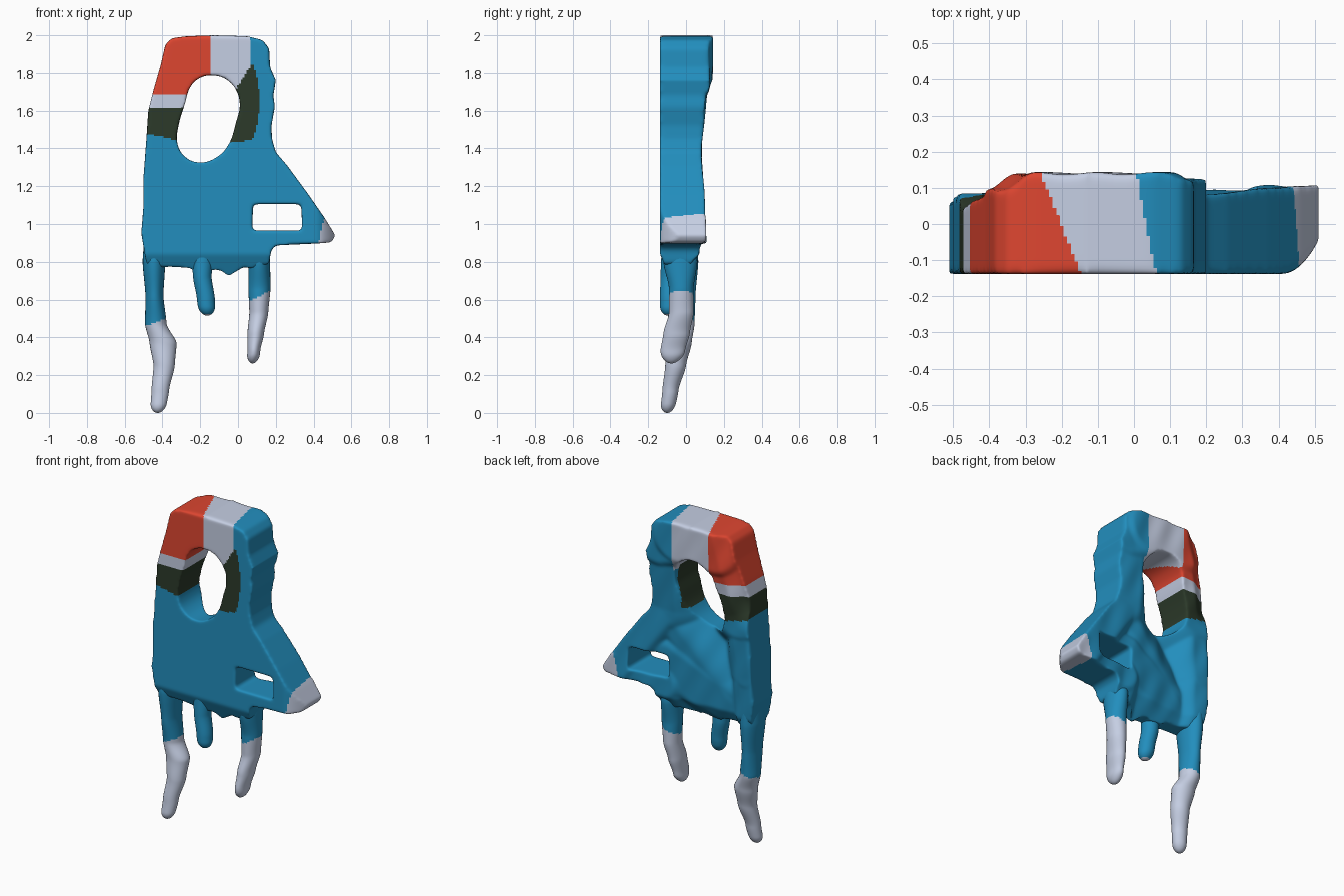
import bpy, bmesh, math
from mathutils import Vector

if "Cube" in bpy.data.objects:
    bpy.data.objects.remove(bpy.data.objects["Cube"])


def material(name, rgb):
    m = bpy.data.materials.new(name)
    m.diffuse_color = (*rgb, 1)
    m.use_nodes = True
    m.node_tree.nodes["Principled BSDF"].inputs["Base Color"].default_value = m.diffuse_color
    return m


MATS = [material("blue", (0.016, 0.27, 0.51)),
        material("pale_grey", (0.56, 0.62, 0.77)),
        material("red", (0.73, 0.061, 0.03)),
        material("dark_green", (0.025, 0.042, 0.023))]
BLUE, PALE, RED, GREEN = range(4)


def smoothstep(a, b, v):
    t = min(1, max(0, (v - a) / (b - a)))
    return t * t * (3 - 2 * t)


def finish(bm, name, rule):
    """Colour faces by a rule on their centre, then make the object."""
    me = bpy.data.meshes.new(name)
    for m in MATS:
        me.materials.append(m)
    for f in bm.faces:
        f.smooth = True
        f.material_index = rule(*f.calc_center_median())
    bm.to_mesh(me)
    bm.free()
    ob = bpy.data.objects.new(name, me)
    bpy.context.collection.objects.link(ob)
    return ob


# Body: front outline with an oval hole and a rectangular hole
outline = [(-.385, 1.95), (-.35, 1.985), (-.27, 1.995), (-.13, 2.0), (.05, 1.995), (.13, 1.975),
           (.165, 1.93), (.17, 1.83), (.2, 1.76), (.187, 1.68), (.195, 1.62), (.177, 1.52),
           (.18, 1.45), (.2, 1.38), (.26, 1.31), (.37, 1.16), (.46, 1.03), (.515, .94),
           (.495, .903), (.42, .897), (.2, .887), (.175, .86), (.165, .79), (.06, .765),
           (.035, .775), (0, .755), (-.05, .725), (-.09, .755), (-.13, .76), (-.15, .75),
           (-.23, .75), (-.25, .768), (-.37, .775), (-.395, .77), (-.485, .79), (-.497, .86),
           (-.512, .95), (-.5, 1.1), (-.5, 1.25), (-.485, 1.45), (-.475, 1.6), (-.45, 1.7),
           (-.41, 1.84)]
oval = [(-.25, 1.73), (-.2, 1.775), (-.13, 1.787), (-.06, 1.765), (-.01, 1.71), (.01, 1.63),
        (-.01, 1.54), (-.05, 1.42), (-.11, 1.355), (-.2, 1.325), (-.28, 1.355), (-.322, 1.43),
        (-.315, 1.52), (-.28, 1.64)]
window = [(.075, .965), (.34, .965), (.335, 1.105), (.08, 1.105)]

curve = bpy.data.curves.new("body_profile", 'CURVE')
curve.dimensions, curve.fill_mode, curve.extrude = '2D', 'BOTH', 0.14
for pts in (outline, window):
    s = curve.splines.new('POLY')
    s.points.add(len(pts) - 1)
    s.use_cyclic_u = True
    for p, (x, z) in zip(s.points, pts):
        p.co = (x, z, 0, 1)
s = curve.splines.new('BEZIER')
s.bezier_points.add(len(oval) - 1)
s.use_cyclic_u = True
s.resolution_u = 5
for p, (x, z) in zip(s.bezier_points, oval):
    p.co = (x, z, 0)
    p.handle_left_type = p.handle_right_type = 'AUTO'
profile = bpy.data.objects.new("body_profile", curve)
bpy.context.collection.objects.link(profile)
bpy.context.view_layer.update()
slab = bpy.data.meshes.new_from_object(profile.evaluated_get(bpy.context.evaluated_depsgraph_get()))
bpy.data.objects.remove(profile)

bm = bmesh.new()
bm.from_mesh(slab)
bmesh.ops.remove_doubles(bm, verts=bm.verts, dist=1e-4)
for v in bm.verts:
    v.co = Vector((v.co.x, -v.co.z, v.co.y))
bmesh.ops.recalc_face_normals(bm, faces=bm.faces)
bm.to_mesh(slab)
bm.free()
tmp = bpy.data.objects.new("slab", slab)
bpy.context.collection.objects.link(tmp)
mod = tmp.modifiers.new("remesh", 'REMESH')
mod.mode, mod.voxel_size = 'VOXEL', 0.01
dense = bpy.data.meshes.new_from_object(tmp.evaluated_get(bpy.context.evaluated_depsgraph_get()))
bpy.data.objects.remove(tmp)

# Ridges on the back: x, z, height to x, z, height, flat half width, falloff
BASE = -.045
ridges = [((-.45, .72, .05), (-.45, 1.1, .07), .04, .15),
          ((-.45, 1.1, .07), (-.41, 1.5, .085), .04, .17),
          ((-.41, 1.5, .085), (-.28, 1.9, .14), .13, .2),
          ((-.28, 1.9, .14), (-.02, 1.9, .14), .13, .2),
          ((-.02, 1.9, .14), (.13, 1.85, .125), .13, .2),
          ((.13, 1.85, .125), (.13, 1.4, .08), .1, .2),
          ((.13, 1.4, .08), (.44, .97, .105), .09, .16),
          ((.44, .95, .105), (.13, .92, .07), .08, .16),
          ((.12, .95, .07), (.11, .72, .05), .06, .14),
          ((.13, 1.35, .075), (-.32, .85, .02), .03, .24),
          ((.1, 1.05, .07), (-.3, .85, .02), .1, .2)]


def back(x, z):
    best = BASE
    for a, b, flat, fall in ridges:
        dx, dz = b[0] - a[0], b[1] - a[1]
        t = min(1, max(0, ((x - a[0]) * dx + (z - a[1]) * dz) / (dx * dx + dz * dz)))
        d = math.hypot(x - a[0] - t * dx, z - a[1] - t * dz)
        h = a[2] + t * (b[2] - a[2])
        best = max(best, BASE + (h - BASE) * (1 - smoothstep(flat, flat + fall, d)))
    # rounded outer edge of the left loop, and thinner bottom hem
    left = -.485 + .25 * max(0, z - 1.5)
    best -= .045 * (1 - smoothstep(0, .09, x - left)) * smoothstep(1.4, 1.6, z)
    best -= .5 * max(0, .84 - z)
    return best + .004 * math.sin(38 * x + 14 * z) * math.sin(9 * z)


def front(x, z):
    return -.138 + 9 * max(0, x - .41) ** 2 + .45 * max(0, .84 - z)


def body_colour(x, y, z):
    if x > .425 + .25 * (z - .9) - .1 * (y + .13):
        return PALE
    if x < -.2 and z < 1.685:
        if z > 1.615:
            return PALE
        return GREEN if z > 1.44 - .25 * (x + .32) else BLUE
    if z > 1.68 and x < -.15 - .4 * (y + .13):
        return RED
    edge = .114 - .9 * (z - 1.65) ** 2
    if -.1 < x < edge and y < .07 and 1.43 + .25 * max(0, x) < z < min(1.85, 1.73 + 1.6 * x):
        return GREEN
    if z > 1.68 and x < .06 - .2 * (y + .13):
        return PALE
    return BLUE


def relax(bm, times):
    for _ in range(times):
        bmesh.ops.smooth_vert(bm, verts=bm.verts, factor=.5,
                              use_axis_x=True, use_axis_y=True, use_axis_z=True)


bm = bmesh.new()
bm.from_mesh(dense)
relax(bm, 3)
for v in bm.verts:
    x, y, z = v.co
    f = front(x, z)
    v.co.y = f + (y + .14) / .28 * (back(x, z) - f)
relax(bm, 2)
finish(bm, "body", body_colour)


# Fingers: keys are z, x min, x max, y min, y max, from the tip upward
def finger(name, keys, split, slope=0.0, sides=28):
    tip, top = keys[0][0], keys[-1][0]
    cap = .05
    levels = [tip + cap * (1 - math.cos(i * math.pi / 20)) for i in range(11)]
    n = int((top - tip - cap) / .01)
    levels += [tip + cap + (top - tip - cap) * i / n for i in range(1, n + 1)]
    bm = bmesh.new()
    rings = []
    for z in levels:
        k = next(i for i in range(len(keys) - 1) if z <= keys[i + 1][0] + 1e-6)
        a, b = keys[k], keys[k + 1]
        t = smoothstep(a[0], b[0], z) * .5 + .5 * (z - a[0]) / (b[0] - a[0])
        x0, x1, y0, y1 = [p + (q - p) * t for p, q in zip(a[1:], b[1:])]
        d = min(1, (z - tip) / cap)
        r = max(.02, math.sqrt(max(0, 1 - (1 - d) ** 2)))
        rings.append([bm.verts.new(((x0 + x1) / 2 + r * (x1 - x0) / 2 * math.cos(w),
                                    (y0 + y1) / 2 + r * (y1 - y0) / 2 * math.sin(w), z))
                      for w in (2 * math.pi * i / sides for i in range(sides))])
    for lo, hi in zip(rings, rings[1:]):
        for i in range(sides):
            j = (i + 1) % sides
            bm.faces.new((lo[i], lo[j], hi[j], hi[i]))
    bm.faces.new(rings[0][::-1])
    bm.faces.new(rings[-1])
    mid = (keys[0][1] + keys[0][2]) / 2
    return finish(bm, name, lambda x, y, z: PALE if z < split + slope * (x - mid) else BLUE)


finger("left_finger", [(0, -.465, -.385, -.137, -.062), (.12, -.458, -.365, -.125, -.04),
                       (.25, -.447, -.335, -.11, 0), (.37, -.468, -.325, -.095, .03),
                       (.47, -.492, -.378, -.09, .045), (.62, -.49, -.395, -.11, .05),
                       (.8, -.505, -.385, -.13, .065), (.95, -.495, -.4, -.115, .06)], .485, .4)
finger("right_finger", [(.262, .045, .11, -.125, -.03), (.33, .05, .118, -.135, -.005),
                        (.42, .05, .138, -.12, .02), (.53, .06, .16, -.09, .04),
                        (.66, .055, .172, -.09, .04), (.8, .055, .17, -.12, .06),
                        (.92, .07, .16, -.11, .05)], .6, .5)
finger("middle_finger", [(.515, -.205, -.12, -.137, -.055), (.6, -.217, -.122, -.138, -.04),
                         (.72, -.238, -.14, -.135, -.03), (.85, -.25, -.13, -.13, -.03)], .527)
